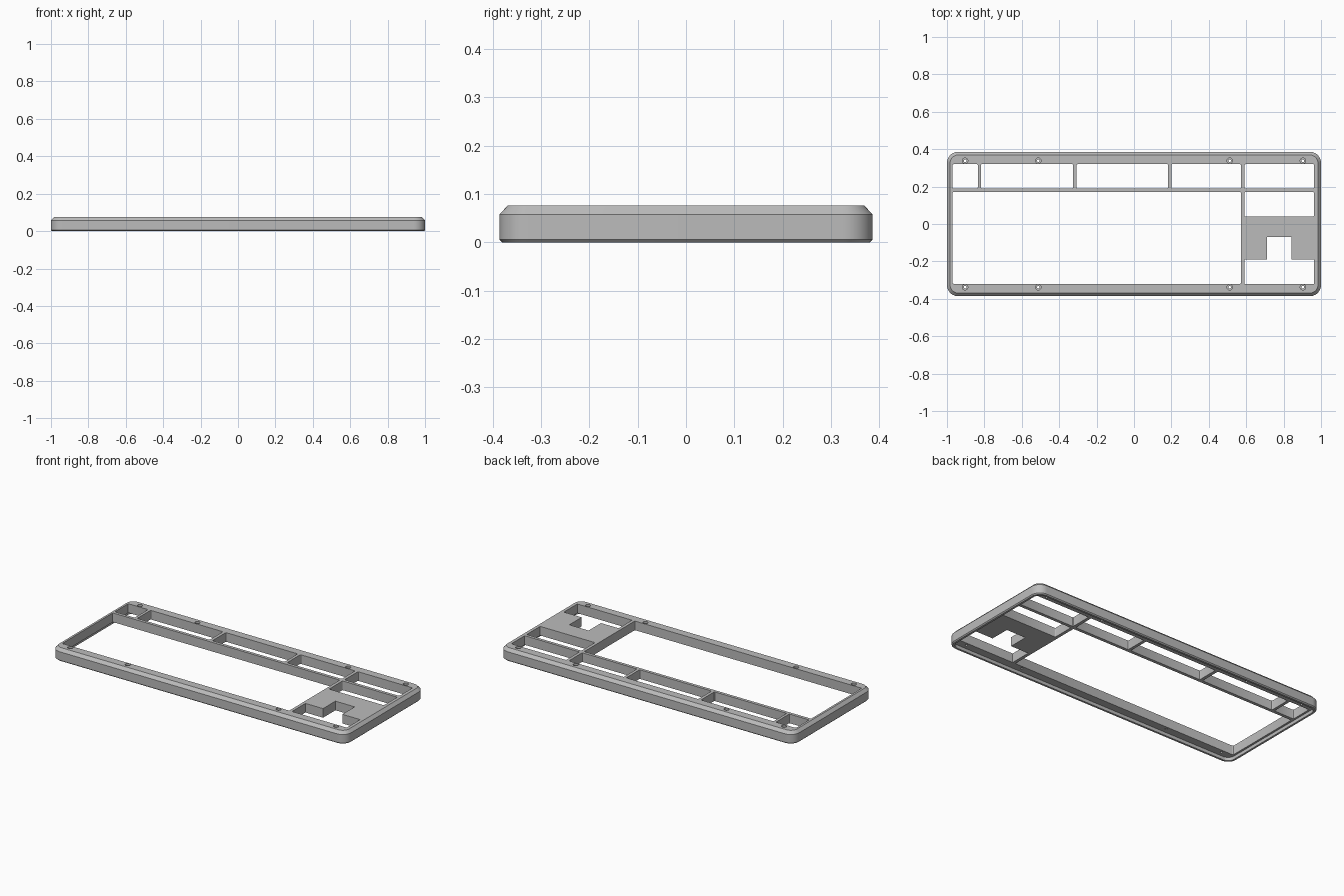
import bpy, bmesh, math

cube = bpy.data.objects.get("Cube")
if cube:
    bpy.data.objects.remove(cube, do_unlink=True)

grey = bpy.data.materials.new("case grey")
grey.use_nodes = True
colour = (0.5, 0.5, 0.5, 1)
grey.diffuse_color = colour
grey.node_tree.nodes["Principled BSDF"].inputs["Base Color"].default_value = colour

HX, HY, TOP = 1.0, 0.386, 0.076


def rounded(x0, x1, y0, y1, r, seg):
    """Outline of a rectangle with rounded corners, anticlockwise."""
    corners = [(x1 - r, y1 - r), (x0 + r, y1 - r), (x0 + r, y0 + r), (x1 - r, y0 + r)]
    pts = []
    for i, (cx, cy) in enumerate(corners):
        for k in range(seg + 1):
            a = (i + k / seg) * math.pi / 2
            pts.append((cx + r * math.cos(a), cy + r * math.sin(a)))
    return pts


def circle(x, y, r, n=20):
    return [(x + r * math.cos(math.tau * k / n), y + r * math.sin(math.tau * k / n))
            for k in range(n)]


def loft(name, layers):
    """Closed solid through a stack of (z, outline) layers."""
    bm = bmesh.new()
    rings = [[bm.verts.new((x, y, z)) for x, y in pts] for z, pts in layers]
    n = len(rings[0])
    for lo, hi in zip(rings, rings[1:]):
        for i in range(n):
            j = (i + 1) % n
            bm.faces.new((lo[i], lo[j], hi[j], hi[i]))
    bm.faces.new(rings[0][::-1])
    bm.faces.new(rings[-1])
    mesh = bpy.data.meshes.new(name)
    bm.to_mesh(mesh)
    bm.free()
    obj = bpy.data.objects.new(name, mesh)
    bpy.context.collection.objects.link(obj)
    mesh.materials.append(grey)
    return obj


def cut(outline, z0, z1):
    """Subtract a prism from the case."""
    cutter = loft("cutter", [(z0, outline), (z1, outline)])
    cutter.hide_render = True
    mod = case.modifiers.new("cut", "BOOLEAN")
    mod.operation, mod.solver, mod.object = "DIFFERENCE", "EXACT", cutter
    bpy.context.view_layer.objects.active = case
    bpy.ops.object.modifier_apply(modifier=mod.name)
    bpy.data.objects.remove(cutter, do_unlink=True)


def inset(d):
    return rounded(-HX + d, HX - d, -HY + d, HY - d, 0.06 - d, 10)


# Case body with a chamfered top and a small bottom chamfer
case = loft("keyboard_case", [(0, inset(0.006)), (0.006, inset(0)),
                              (0.058, inset(0)), (TOP, inset(0.017))])

# Shallow recess underneath, leaving a thin rim
cut(inset(0.018), -0.05, 0.02)

# Key openings: function row, main block, navigation block
row = (0.19, 0.32)
for x0, x1, y0, y1 in [(-0.97, -0.835, *row), (-0.818, -0.326, *row),
                       (-0.307, 0.182, *row), (0.2, 0.572, *row),
                       (0.591, 0.963, *row), (-0.97, 0.572, -0.32, 0.171),
                       (0.591, 0.963, 0.04, 0.171)]:
    cut(rounded(x0, x1, y0, y1, 0.006, 3), -0.1, 0.2)

# Arrow key opening, an upside-down T
cut([(0.591, -0.32), (0.963, -0.32), (0.963, -0.19), (0.842, -0.19),
     (0.842, -0.07), (0.711, -0.07), (0.711, -0.19), (0.591, -0.19)], -0.1, 0.2)

# Screw holes with counterbores
for sx in (-0.903, -0.512, 0.512, 0.903):
    for sy in (-0.338, 0.338):
        cut(circle(sx, sy, 0.015), TOP - 0.025, 0.2)
        cut(circle(sx, sy, 0.007), -0.1, 0.2)

bpy.ops.object.select_all(action="DESELECT")
case.select_set(True)
bpy.context.view_layer.objects.active = case
bpy.ops.object.shade_smooth_by_angle(angle=math.radians(30))
